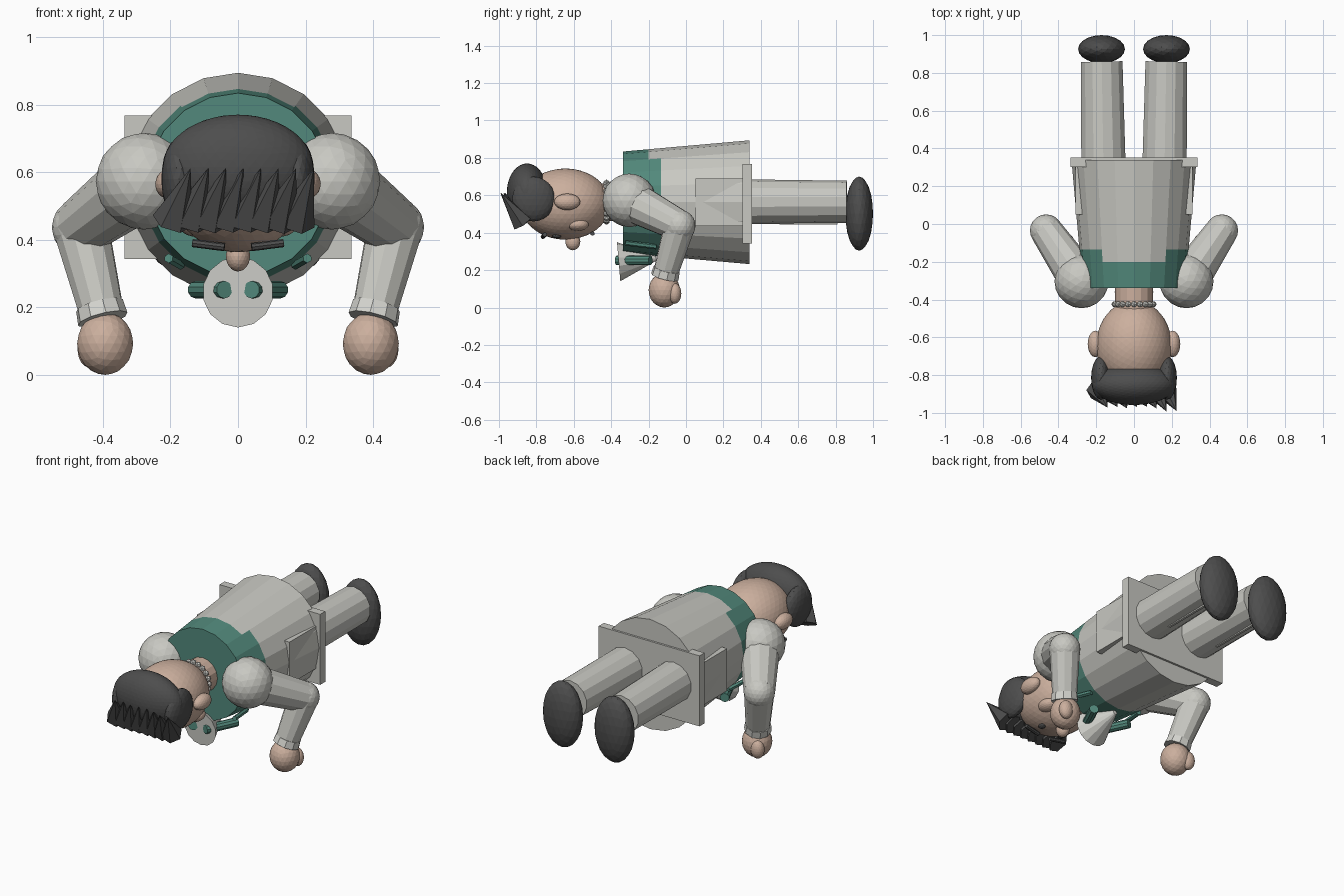
import bpy, bmesh, math, random
from mathutils import Vector, Matrix

if "Cube" in bpy.data.objects:
    bpy.data.objects.remove(bpy.data.objects["Cube"])

random.seed(4)


def mat(name, rgb):
    m = bpy.data.materials.new(name)
    m.diffuse_color = (*rgb, 1)
    m.use_nodes = True
    m.node_tree.nodes["Principled BSDF"].inputs["Base Color"].default_value = m.diffuse_color
    return m


GREY = mat("light grey cloth", (0.58, 0.58, 0.54))
WHITE = mat("off white", (0.66, 0.66, 0.62))
TEAL = mat("teal cloth", (0.085, 0.25, 0.20))
SKIN = mat("skin", (0.60, 0.43, 0.34))
DARK = mat("charcoal", (0.075, 0.075, 0.075))


def finish(name, bm, *mats):
    bmesh.ops.recalc_face_normals(bm, faces=bm.faces)
    me = bpy.data.meshes.new(name)
    bm.to_mesh(me)
    bm.free()
    for m in mats:
        me.materials.append(m)
    ob = bpy.data.objects.new(name, me)
    bpy.context.collection.objects.link(ob)
    return ob


def ball(name, c, r, m, sub=3):
    if not isinstance(r, tuple):
        r = (r, r, r)
    bm = bmesh.new()
    bmesh.ops.create_icosphere(bm, subdivisions=sub, radius=1,
                               matrix=Matrix.Translation(c) @ Matrix.Diagonal((*r, 1)))
    return finish(name, bm, m)


def rod(name, a, b, r1, r2, m, n=10):
    a, b = Vector(a), Vector(b)
    d = b - a
    M = Matrix.Translation((a + b) / 2) @ d.to_track_quat('Z', 'Y').to_matrix().to_4x4()
    bm = bmesh.new()
    bmesh.ops.create_cone(bm, cap_ends=True, segments=n, radius1=r1, radius2=r2,
                          depth=d.length, matrix=M)
    return finish(name, bm, m)


def box(name, lo, hi, m):
    lo, hi = Vector(lo), Vector(hi)
    bm = bmesh.new()
    bmesh.ops.create_cube(bm, size=1, matrix=Matrix.Translation((lo + hi) / 2)
                          @ Matrix.Diagonal((*(hi - lo), 1)))
    return finish(name, bm, m)


# Torso: tapered drum along y, teal towards the neck
CZ, N = 0.563, 20
bm = bmesh.new()
rings = []
for y in (-0.338, -0.20, -0.135, 0.34):
    r = 0.271 + (y + 0.338) * 0.0885
    rings.append([bm.verts.new((r * math.sin(2 * math.pi * i / N), y,
                                CZ + r * math.cos(2 * math.pi * i / N))) for i in range(N)])
for a, b in zip(rings, rings[1:]):
    for i in range(N):
        bm.faces.new((a[i], a[(i + 1) % N], b[(i + 1) % N], b[i]))
bm.faces.new(rings[0])
bm.faces.new(rings[-1])
for f in bm.faces:
    c = f.calc_center_median()
    f.material_index = int(c.y < -0.2 or (c.y < -0.14 and c.z < 0.77))
finish("torso", bm, GREY, TEAL)

# Hem plate
box("hem_plate", (-0.336, 0.303, 0.343), (0.336, 0.352, 0.768), GREY)

# Neck, collar ring, head, nose
rod("neck", (0, -0.45, CZ), (0, -0.33, CZ), 0.1, 0.1, SKIN, 16)
bm = bmesh.new()
for i in range(20):
    a = 2 * math.pi * i / 20
    bmesh.ops.create_icosphere(bm, subdivisions=1, radius=0.018, matrix=Matrix.Translation(
        (0.103 * math.cos(a), -0.425, CZ + 0.103 * math.sin(a))))
finish("neck_beads", bm, WHITE)
ball("head", (0, -0.645, 0.553), (0.2, 0.24, 0.19), SKIN, 4)
ball("nose", (0, -0.605, 0.352), (0.036, 0.04, 0.046), SKIN)
rod("mouth", (-0.05, -0.5, 0.395), (0.05, -0.5, 0.395), 0.012, 0.012, DARK, 6)

# Hair cap and crown spikes
ball("hair_cap", (0, -0.85, 0.615), (0.222, 0.108, 0.155), DARK, 4)
for i in range(8):
    x = -0.14 + i * 0.052
    tip = (x, -0.965 - random.random() * 0.03, 0.612)
    rod("hair_spike", (x - 0.055, -0.875, 0.455), tip, 0.06, 0.0, DARK, 6)

# Bib cone at the throat
rod("bib", (0, -0.36, 0.245), (0, -0.16, 0.262), 0.105, 0.012, WHITE, 14)

for s in (-1, 1):
    # Head details
    ball("ear", (s * 0.205, -0.635, 0.565), (0.04, 0.07, 0.044), SKIN)
    ball("cheek", (s * 0.125, -0.58, 0.445), (0.05, 0.06, 0.036), SKIN)
    ball("side_hair", (s * 0.175, -0.815, 0.58), (0.052, 0.115, 0.12), DARK)
    rod("eyebrow", (s * 0.04, -0.765, 0.378), (s * 0.135, -0.755, 0.39), 0.012, 0.012, DARK, 8)
    ball("eye", (s * 0.075, -0.69, 0.384), (0.02, 0.026, 0.014), DARK, 2)

    # Chest trim
    rod("bow_wing", (s * 0.04, -0.37, 0.252), (s * 0.125, -0.19, 0.252), 0.026, 0.026, TEAL, 10)
    rod("lapel_strip", (s * 0.205, -0.325, 0.345), (s * 0.17, -0.16, 0.325), 0.014, 0.014, TEAL, 6)

    # Side pocket
    box("side_pocket", (s * 0.309, 0.05, 0.435), (s * 0.22, 0.34, 0.69), GREY)

    # Arm
    elbow, wrist = (s * 0.465, -0.035, 0.437), (s * 0.4, -0.113, 0.17)
    ball("shoulder", (s * 0.278, -0.303, 0.573), 0.143, GREY)
    rod("upper_arm", (s * 0.3, -0.275, 0.56), elbow, 0.11, 0.086, GREY, 12)
    ball("elbow", elbow, 0.086, GREY)
    rod("forearm", elbow, wrist, 0.084, 0.066, GREY, 12)
    rod("cuff", (s * 0.41, -0.103, 0.205), (s * 0.4, -0.113, 0.165), 0.072, 0.076, WHITE, 10)
    ball("hand", (s * 0.393, -0.116, 0.0925), (0.083, 0.084, 0.0925), SKIN)
    ball("thumb", (s * 0.435, -0.06, 0.075), (0.04, 0.035, 0.055), SKIN)

    # Leg, trouser crease and shoe
    rod("leg", (s * 0.162, 0.33, 0.565), (s * 0.171, 0.86, 0.565), 0.12, 0.113, GREY, 14)
    box("trouser_crease", (s * 0.162, 0.5, 0.444), (s * 0.176, 0.81, 0.47), GREY)
    ball("shoe", (s * 0.172, 0.926, 0.502), (0.124, 0.074, 0.198), DARK)
